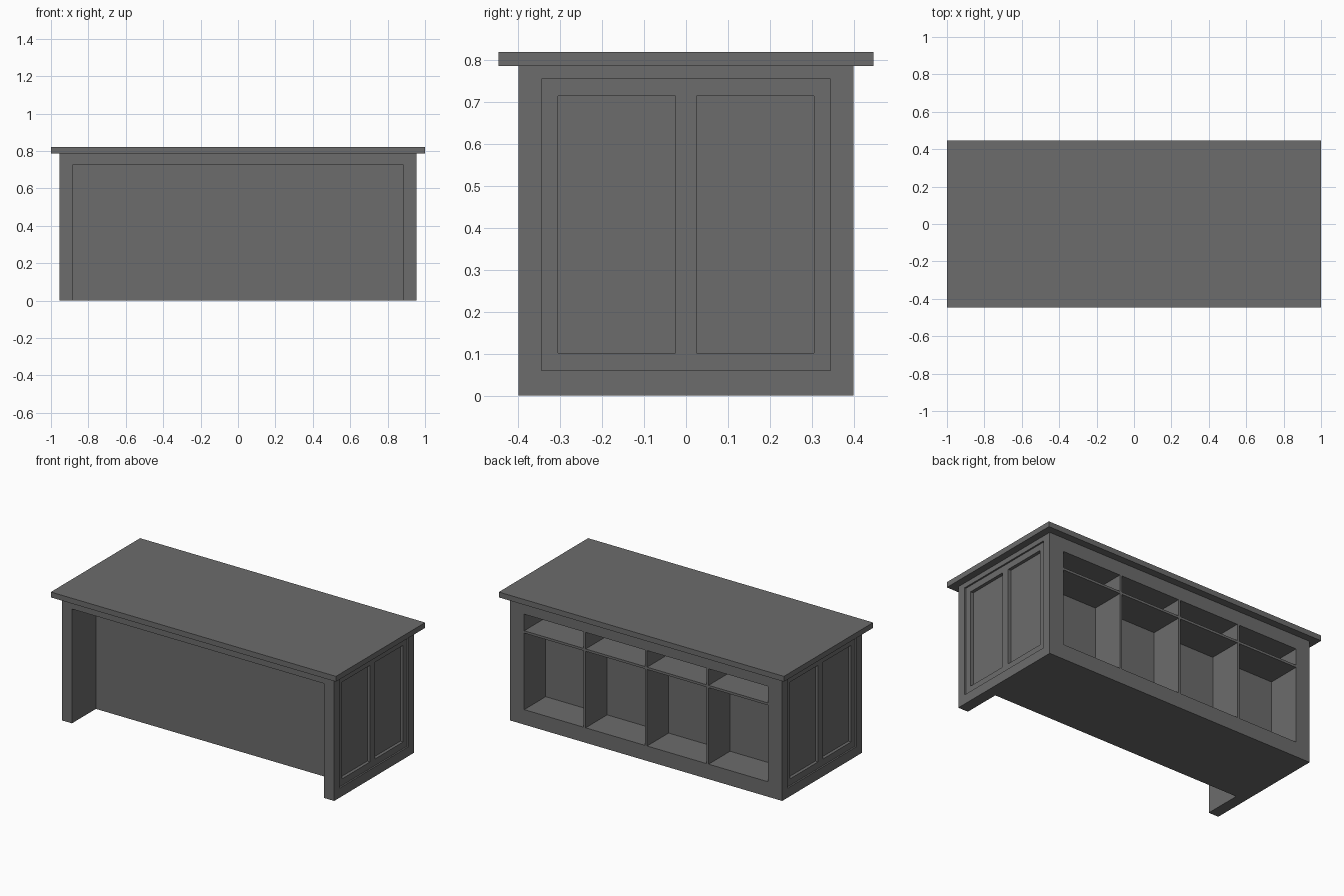
import bpy, bmesh
from mathutils import Matrix, Vector

if "Cube" in bpy.data.objects:
    bpy.data.objects.remove(bpy.data.objects["Cube"])

grey = bpy.data.materials.new("dark grey paint")
grey.diffuse_color = (0.15, 0.15, 0.15, 1)
grey.use_nodes = True
grey.node_tree.nodes["Principled BSDF"].inputs["Base Color"].default_value = grey.diffuse_color


def boxes(name, extents):
    """One object made of axis-aligned boxes given as (x0, x1, y0, y1, z0, z1)."""
    bm = bmesh.new()
    for x0, x1, y0, y1, z0, z1 in extents:
        centre = Vector((x0 + x1, y0 + y1, z0 + z1)) / 2
        size = (x1 - x0, y1 - y0, z1 - z0, 1)
        bmesh.ops.create_cube(bm, size=1, matrix=Matrix.Translation(centre) @ Matrix.Diagonal(size))
    mesh = bpy.data.meshes.new(name)
    bm.to_mesh(mesh)
    bm.free()
    mesh.materials.append(grey)
    obj = bpy.data.objects.new(name, mesh)
    bpy.context.collection.objects.link(obj)
    return obj


def cut(target, cutter):
    """Subtract the cutter from the target, then remove the cutter."""
    cutter.hide_render = True
    mod = target.modifiers.new("cut", 'BOOLEAN')
    mod.operation = 'DIFFERENCE'
    mod.solver = 'EXACT'
    mod.object = cutter
    bpy.context.view_layer.objects.active = target
    bpy.ops.object.modifier_apply(modifier=mod.name)
    bpy.data.objects.remove(cutter)


# Overhanging top and solid body
boxes("desk_top", [(-1, 1, -0.447, 0.447, 0.786, 0.82)])
body = boxes("desk_body", [(-0.955, 0.955, -0.4, 0.4, 0, 0.786)])

# Knee space at the front, open to the floor
openings = [(-0.885, 0.885, -0.6, -0.16, -0.2, 0.725)]

# Back cubbies: four columns, tall below and low above the shelf
gap, half = 0.015, 0.855
width = (2 * half - 3 * gap) / 4
for i in range(4):
    x = -half + i * (width + gap)
    for z0, z1 in ((0.095, 0.58), (0.595, 0.70)):
        openings.append((x, x + width, 0.185, 0.6, z0, z1))

# Shallow recessed field on each end
for x0, x1 in ((-1.1, -0.945), (0.945, 1.1)):
    openings.append((x0, x1, -0.345, 0.345, 0.06, 0.755))
cut(body, boxes("opening_cutter", openings))

# Two deeper panels inside each end field
panels = []
for x0, x1 in ((-1.1, -0.925), (0.925, 1.1)):
    for y0, y1 in ((-0.305, -0.025), (0.025, 0.305)):
        panels.append((x0, x1, y0, y1, 0.102, 0.715))
cut(body, boxes("panel_cutter", panels))
